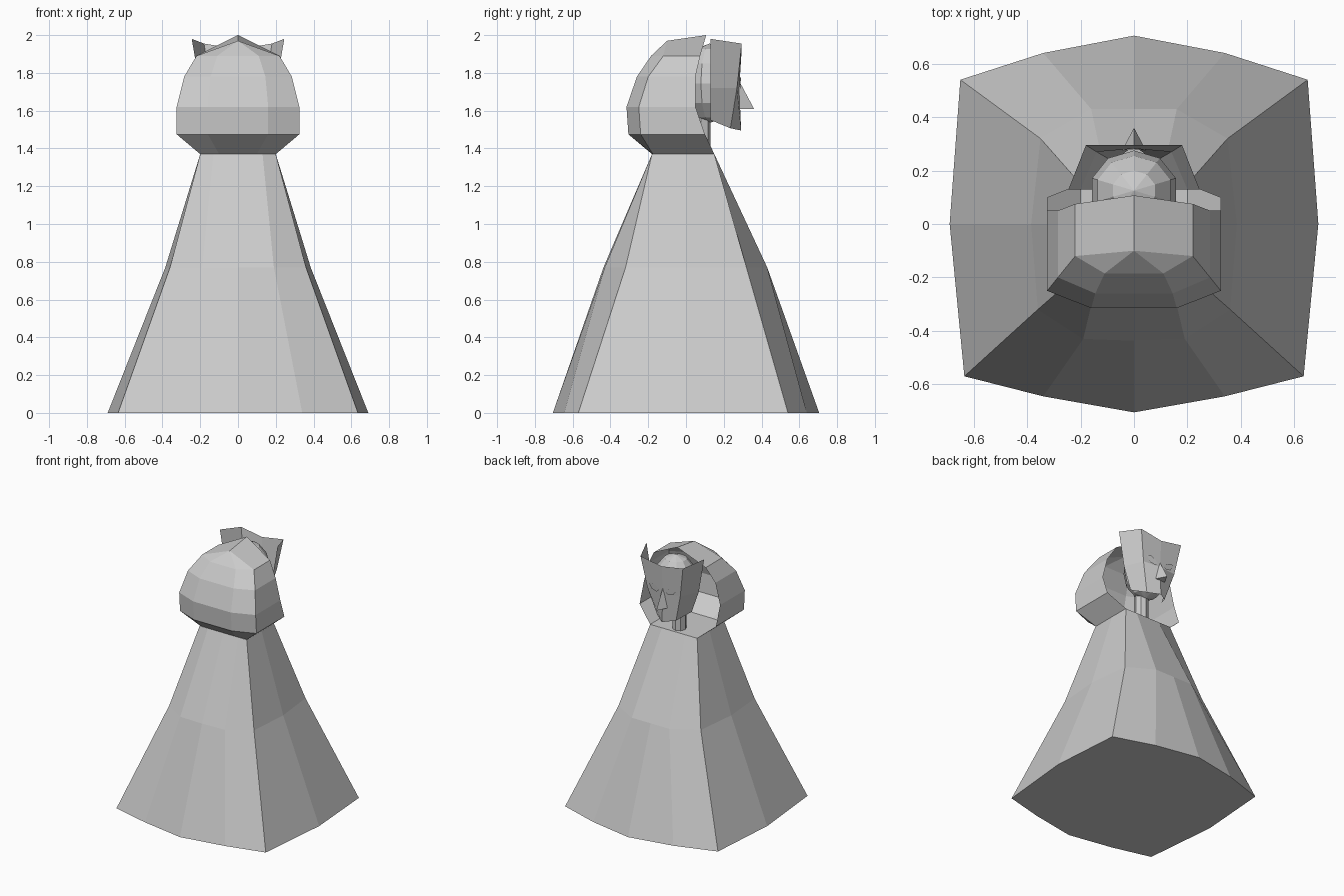
import bpy, bmesh
from mathutils import Matrix

if "Cube" in bpy.data.objects:
    bpy.data.objects.remove(bpy.data.objects["Cube"])


def finish(name, bm, mirror=True):
    """Mirror a right half across x = 0, weld it and make the object."""
    if mirror:
        bmesh.ops.mirror(bm, geom=bm.verts[:] + bm.edges[:] + bm.faces[:],
                         axis='X', merge_dist=0.0005)
    bmesh.ops.remove_doubles(bm, verts=bm.verts[:], dist=0.0005)
    bmesh.ops.dissolve_degenerate(bm, edges=bm.edges[:], dist=0.0001)
    bmesh.ops.recalc_face_normals(bm, faces=bm.faces[:])
    me = bpy.data.meshes.new(name)
    bm.to_mesh(me)
    bm.free()
    ob = bpy.data.objects.new(name, me)
    bpy.context.collection.objects.link(ob)
    return ob


def loft(name, rows, caps=False):
    """Skin rows of right-half points with quads, optionally closing both ends."""
    bm = bmesh.new()
    vs = [[bm.verts.new(p) for p in row] for row in rows]
    for a, b in zip(vs, vs[1:]):
        for i in range(len(a) - 1):
            bm.faces.new((a[i], a[i + 1], b[i + 1], b[i]))
    if caps:
        bm.faces.new(vs[0])
        bm.faces.new(vs[-1])
    return finish(name, bm)


def at(z, pts):
    return [(x, y, z) for x, y in pts]


# Robe: flared skirt with squared plan
loft("robe", [
    at(0, [(0, -.705), (.34, -.645), (.635, -.57), (.69, 0), (.65, .54), (.34, .64), (0, .705)]),
    at(.77, [(0, -.437), (.19, -.43), (.36, -.32), (.385, 0), (.35, .32), (.16, .43), (0, .43)]),
    at(1.37, [(0, -.18), (.13, -.18), (.2, -.18), (.2, 0), (.2, .15), (.1, .15), (0, .15)]),
], caps=True)

# Hood: open towards the mask, closing into a ridge
loft("hood", [
    at(1.37, [(.2, .15), (.2, -.175), (.1, -.18), (0, -.18)]),
    at(1.475, [(.325, .1), (.325, -.24), (.16, -.305), (0, -.305)]),
    at(1.62, [(.325, .05), (.325, -.25), (.16, -.315), (0, -.315)]),
    at(1.78, [(.285, .05), (.285, -.2), (.145, -.26), (0, -.26)]),
    at(1.89, [(.22, .075), (.22, -.12), (.11, -.185), (0, -.185)]),
    [(0, .107, 2.0), (0, -.1, 1.97), (0, -.1, 1.97), (0, -.1, 1.97)],
])

# Mask: folded plate tapering to the chin
loft("mask", [
    [(.245, .13, 1.98), (.18, .295, 1.955), (0, .295, 1.925)],
    [(.2, .13, 1.72), (.14, .27, 1.72), (0, .282, 1.72)],
    [(.14, .13, 1.55), (.08, .235, 1.507), (0, .292, 1.495)],
])

# Nose: small pyramid
bm = bmesh.new()
top, tip, side, base = [bm.verts.new(p) for p in
                        ((0, .28, 1.76), (0, .36, 1.61), (.045, .275, 1.61), (0, .283, 1.61))]
bm.faces.new((top, tip, side))
bm.faces.new((tip, base, side))
finish("nose", bm)

# Eyes: slanted almond plates
bm = bmesh.new()
bm.faces.new([bm.verts.new(p) for p in
              ((.025, .288, 1.735), (.05, .288, 1.715), (.09, .285, 1.725),
               (.125, .283, 1.775), (.09, .292, 1.775), (.05, .29, 1.76))])
finish("eyes", bm)

# Head and neck behind the mask
bm = bmesh.new()
bmesh.ops.create_uvsphere(bm, u_segments=10, v_segments=6, radius=1,
                          matrix=Matrix.Translation((0, .125, 1.745)) @ Matrix.Diagonal((.165, .15, .21, 1)))
finish("head", bm, mirror=False)
bm = bmesh.new()
bmesh.ops.create_cone(bm, cap_ends=True, segments=8, radius1=.05, radius2=.05, depth=.24,
                      matrix=Matrix.Translation((0, .08, 1.48)))
finish("neck", bm, mirror=False)
